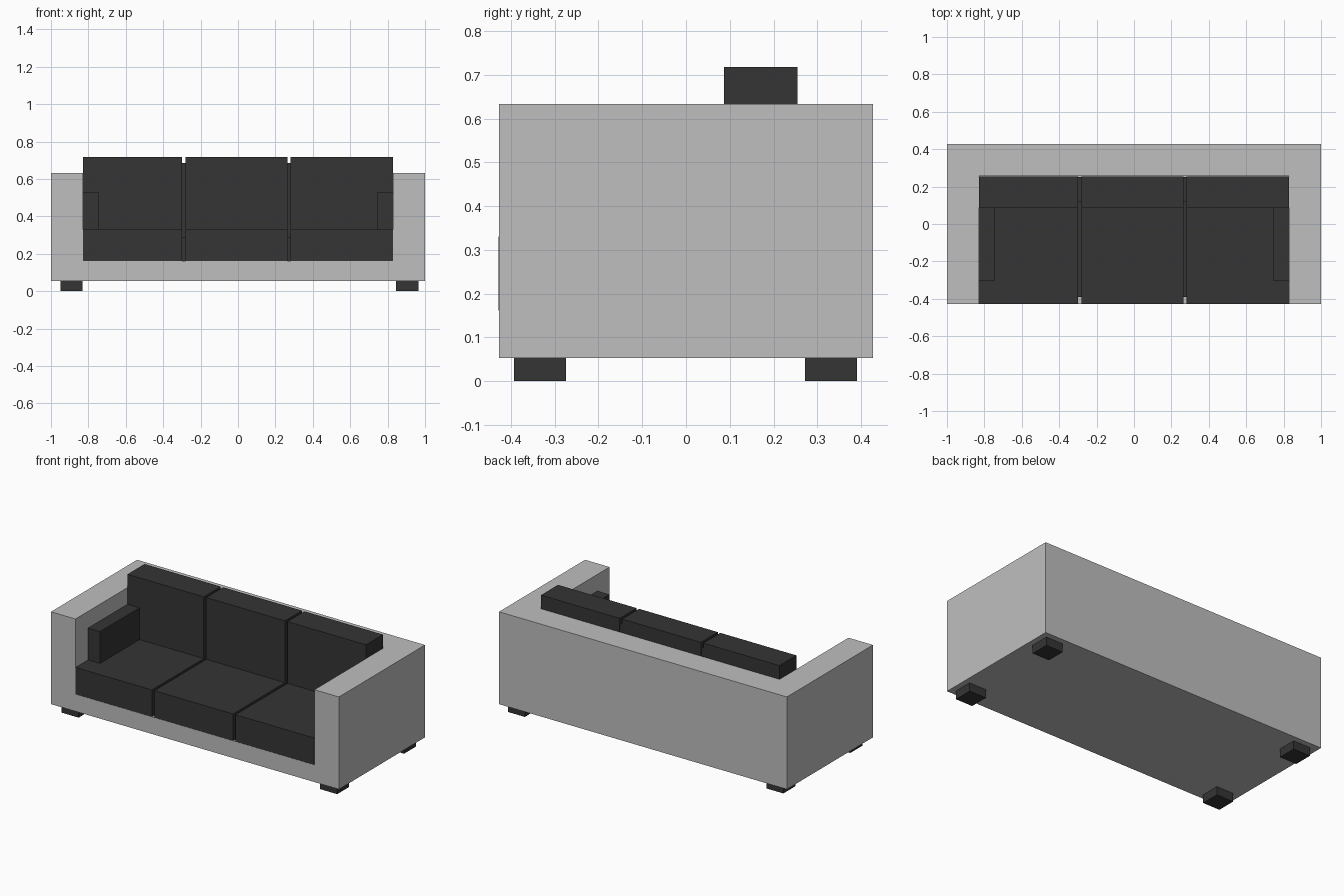
import bpy
import bmesh

if "Cube" in bpy.data.objects:
    bpy.data.objects.remove(bpy.data.objects["Cube"], do_unlink=True)


def material(name, value):
    mat = bpy.data.materials.new(name)
    mat.use_nodes = True
    colour = (value, value, value, 1)
    mat.diffuse_color = colour
    mat.node_tree.nodes["Principled BSDF"].inputs["Base Color"].default_value = colour
    return mat


def box(name, x, y, z, mat):
    """Box given by its (low, high) range on each axis."""
    bm = bmesh.new()
    bmesh.ops.create_cube(bm, size=1)
    for v in bm.verts:
        v.co = [r[0] if c < 0 else r[1] for c, r in zip(v.co, (x, y, z))]
    mesh = bpy.data.meshes.new(name)
    bm.to_mesh(mesh)
    bm.free()
    mesh.materials.append(mat)
    obj = bpy.data.objects.new(name, mesh)
    bpy.context.collection.objects.link(obj)
    return obj


light_grey = material("light grey fabric", 0.52)
charcoal = material("charcoal fabric", 0.035)

# Frame: one block with the seating well cut out, open at front and top
frame = box("sofa_frame", (-1, 1), (-0.427, 0.427), (0.053, 0.633), light_grey)
cutter = box("well_cutter", (-0.83, 0.83), (-0.6, 0.257), (0.16, 0.9), light_grey)
cutter.hide_render = True
cut = frame.modifiers.new("seating_well", "BOOLEAN")
cut.operation = "DIFFERENCE"
cut.solver = "EXACT"
cut.object = cutter
bpy.context.view_layer.objects.active = frame
bpy.ops.object.modifier_apply(modifier=cut.name)
bpy.data.objects.remove(cutter, do_unlink=True)

# Three seat cushions with three back cushions standing on them
spans = {"right": (-0.828, -0.299), "middle": (-0.282, 0.265), "left": (0.282, 0.828)}
for side, x in spans.items():
    box(f"seat_cushion_{side}", x, (-0.428, 0.255), (0.161, 0.33), charcoal)
    box(f"back_cushion_{side}", x, (0.087, 0.255), (0.33, 0.718), charcoal)

# Recessed joining strips in the gaps between cushions
for side, x in {"right": (-0.299, -0.282), "left": (0.265, 0.282)}.items():
    box(f"seat_joint_{side}", x, (-0.39, 0.25), (0.161, 0.29), charcoal)
    box(f"back_joint_{side}", x, (0.12, 0.25), (0.29, 0.685), charcoal)

# Arm pads and feet on both sides
for side, s in (("left", 1), ("right", -1)):
    box(f"arm_pad_{side}", sorted((s * 0.745, s * 0.828)), (-0.305, 0.087),
        (0.33, 0.53), charcoal)
    foot_x = (0.846, 0.964) if s > 0 else (-0.95, -0.832)
    for end, y in {"front": (-0.393, -0.274), "back": (0.272, 0.391)}.items():
        box(f"foot_{end}_{side}", foot_x, y, (0, 0.053), charcoal)
